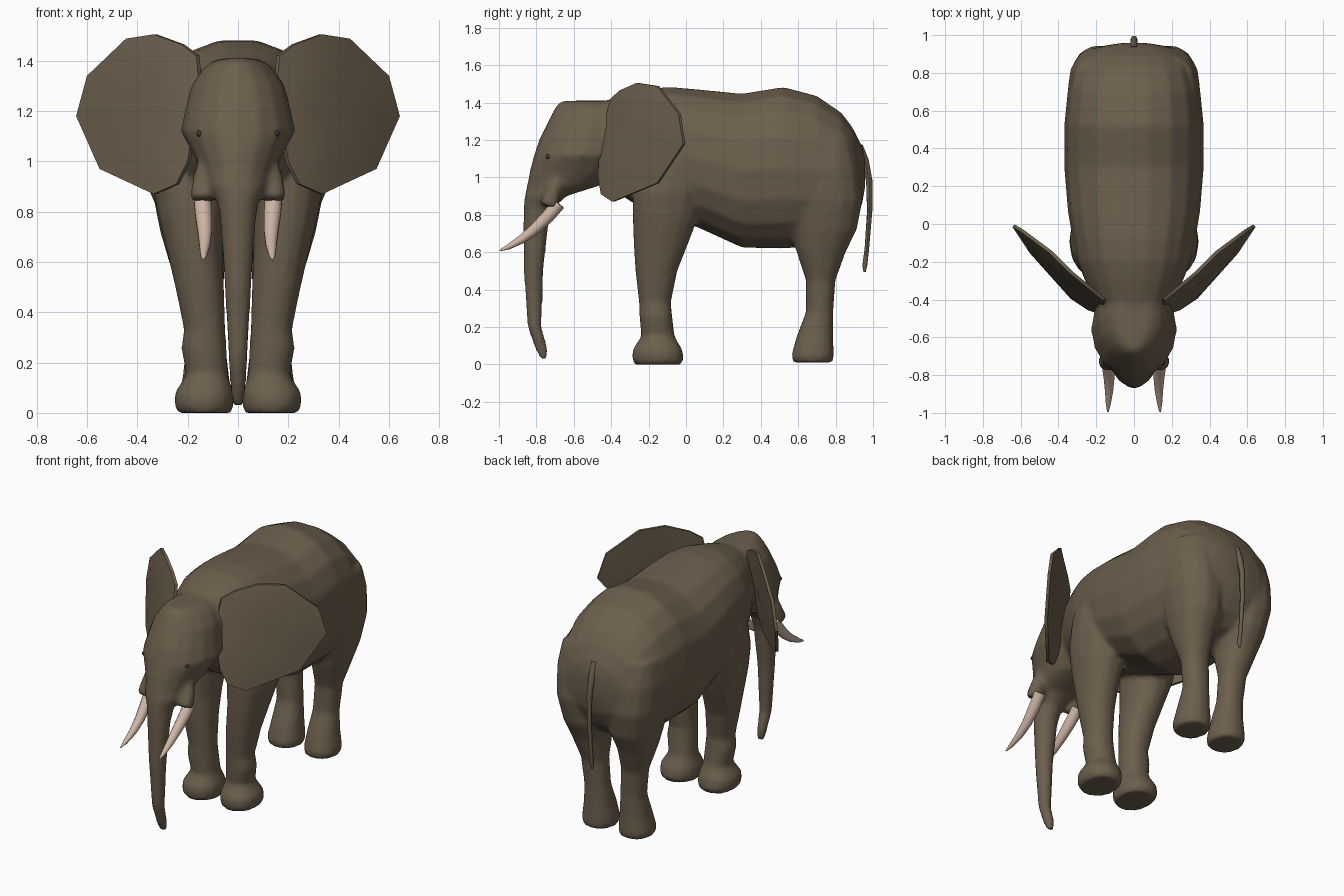
import bpy, bmesh, math
from mathutils import Vector


def material(name, rgb):
    m = bpy.data.materials.new(name)
    m.diffuse_color = (*rgb, 1)
    return m


HIDE = material("hide brown", (0.15, 0.115, 0.074))
IVORY = material("ivory", (0.62, 0.47, 0.38))
DARK = material("eye dark", (0.05, 0.038, 0.025))


def finish(name, bm, mat, angle=45):
    bmesh.ops.recalc_face_normals(bm, faces=bm.faces)
    me = bpy.data.meshes.new(name)
    bm.to_mesh(me)
    bm.free()
    ob = bpy.data.objects.new(name, me)
    bpy.context.collection.objects.link(ob)
    me.materials.append(mat)
    bpy.ops.object.select_all(action='DESELECT')
    ob.select_set(True)
    bpy.context.view_layer.objects.active = ob
    bpy.ops.object.shade_smooth_by_angle(angle=math.radians(angle))
    return ob


def loft(bm, rings):
    """Skin a list of equal-length point rings and cap both ends."""
    vs = [[bm.verts.new(p) for p in r] for r in rings]
    n = len(vs[0])
    for a, b in zip(vs, vs[1:]):
        for i in range(n):
            j = (i + 1) % n
            bm.faces.new((a[i], a[j], b[j], b[i]))
    bm.faces.new(vs[0])
    bm.faces.new(vs[-1])


def oval(n, power=2.0):
    """Unit superellipse."""
    out = []
    for i in range(n):
        t = 2 * math.pi * i / n
        c, s = math.cos(t), math.sin(t)
        out.append((math.copysign(abs(c) ** (2 / power), c),
                    math.copysign(abs(s) ** (2 / power), s)))
    return out


def z_rings(rows, side=1, n=14, power=2.0):
    """Rows of (z, y front, y back, x inner, x outer)."""
    return [[(side * ((xi + xo) / 2 + (xo - xi) / 2 * c),
              (yf + yb) / 2 + (yb - yf) / 2 * s, z) for c, s in oval(n, power)]
            for z, yf, yb, xi, xo in rows]


def tube(bm, path, n=8):
    """Path rows of (x, y, z, radius)."""
    pts = [Vector(p[:3]) for p in path]
    rings = []
    for i, p in enumerate(pts):
        d = (pts[min(i + 1, len(pts) - 1)] - pts[max(i - 1, 0)]).normalized()
        u = d.cross(Vector((1, 0, 0))).normalized()
        v = d.cross(u)
        rings.append([p + (u * c + v * s) * path[i][3] for c, s in oval(n)])
    loft(bm, rings)


bm = bmesh.new()

# Torso: y, z bottom, z top, half width
torso = [(-0.52, 1.00, 1.38, 0.16), (-0.42, 0.96, 1.415, 0.20),
         (-0.30, 0.87, 1.455, 0.26), (-0.20, 0.82, 1.48, 0.30),
         (-0.08, 0.78, 1.487, 0.325), (0.06, 0.73, 1.475, 0.35),
         (0.30, 0.62, 1.452, 0.37), (0.52, 0.615, 1.488, 0.37),
         (0.70, 0.63, 1.44, 0.352), (0.83, 0.68, 1.35, 0.32),
         (0.89, 0.75, 1.27, 0.28), (0.94, 0.85, 1.17, 0.18),
         (0.958, 0.95, 1.10, 0.07)]
loft(bm, [[(w * c, y, (b + t) / 2 + (t - b) / 2 * s) for c, s in oval(18, 2.25)]
          for y, b, t, w in torso])

# Head and trunk: z, y front, y back, half width
head = [(0.03, -0.778, -0.742, 0.02), (0.08, -0.805, -0.738, 0.03),
        (0.20, -0.847, -0.772, 0.037), (0.50, -0.868, -0.763, 0.053),
        (0.75, -0.870, -0.735, 0.070), (0.84, -0.868, -0.70, 0.082),
        (0.90, -0.862, -0.64, 0.115), (0.96, -0.85, -0.45, 0.145),
        (1.03, -0.837, -0.35, 0.18), (1.12, -0.813, -0.30, 0.228),
        (1.20, -0.787, -0.28, 0.212), (1.30, -0.737, -0.28, 0.187),
        (1.37, -0.702, -0.28, 0.14), (1.405, -0.675, -0.32, 0.09),
        (1.41, -0.64, -0.40, 0.04)]
loft(bm, z_rings([(z, f, b, -w, w) for z, f, b, w in head], n=16))

# Legs: z, y front, y back, x inner, x outer
front_leg = [(0.0, -0.275, -0.025, 0.025, 0.24), (0.03, -0.29, -0.01, 0.016, 0.253),
             (0.08, -0.287, -0.018, 0.016, 0.252), (0.15, -0.24, -0.06, 0.04, 0.207),
             (0.26, -0.25, -0.073, 0.045, 0.226), (0.33, -0.252, -0.08, 0.05, 0.215),
             (0.50, -0.272, -0.045, 0.055, 0.25), (0.65, -0.282, 0.015, 0.06, 0.285),
             (0.78, -0.287, 0.065, 0.05, 0.318), (0.92, -0.287, 0.10, 0.03, 0.343),
             (1.08, -0.25, 0.10, 0.05, 0.34), (1.20, -0.20, 0.05, 0.10, 0.30)]
rear_leg = [(0.01, 0.572, 0.785, 0.03, 0.225), (0.05, 0.562, 0.792, 0.022, 0.238),
            (0.15, 0.59, 0.788, 0.035, 0.22), (0.28, 0.64, 0.788, 0.05, 0.207),
            (0.45, 0.64, 0.80, 0.06, 0.225), (0.60, 0.59, 0.855, 0.05, 0.275),
            (0.72, 0.555, 0.915, 0.02, 0.31), (0.88, 0.53, 0.948, 0.02, 0.342),
            (1.05, 0.52, 0.93, 0.03, 0.35), (1.20, 0.60, 0.88, 0.10, 0.32)]
# Tusk sockets on the cheeks: x, y, z, radius
socket = [(0.12, -0.67, 1.03, 0.025), (0.135, -0.70, 0.95, 0.042),
          (0.142, -0.725, 0.88, 0.048), (0.144, -0.735, 0.845, 0.05)]
for side in (1, -1):
    loft(bm, z_rings(front_leg, side, power=2.2))
    loft(bm, z_rings(rear_leg, side, power=2.2))
    tube(bm, [(side * x, y, z, r) for x, y, z, r in socket])

# Fuse the overlapping forms into one continuous skin
body = finish("body", bm, HIDE)
fuse = body.modifiers.new("fuse", 'REMESH')
fuse.mode = 'VOXEL'
fuse.voxel_size = 0.016
fuse.use_smooth_shade = True
soften = body.modifiers.new("soften", 'SMOOTH')
soften.factor = 0.5
soften.iterations = 4
bpy.ops.object.convert(target='MESH')

# Ear: rim outline, domed on the front
rim = [Vector(p) for p in (
    (0.16, -0.40, 1.42), (0.22, -0.35, 1.465), (0.33, -0.26, 1.505),
    (0.44, -0.15, 1.488), (0.595, -0.035, 1.34), (0.638, -0.01, 1.18),
    (0.545, -0.15, 0.97), (0.33, -0.39, 0.87), (0.24, -0.45, 0.91),
    (0.195, -0.465, 1.0), (0.17, -0.46, 1.15), (0.15, -0.43, 1.30))]
mid = sum(rim, Vector()) / len(rim)
out = Vector((0.70, -0.70, 0.0))


def layer(scale, push, side):
    ring = [mid + (p - mid) * scale + out * push for p in rim]
    return [(side * p.x, p.y, p.z) for p in ring]


tusk = [(0.142, -0.68, 0.86, 0.036), (0.137, -0.74, 0.79, 0.035),
        (0.132, -0.81, 0.722, 0.030), (0.132, -0.88, 0.668, 0.023),
        (0.136, -0.95, 0.628, 0.014), (0.138, -0.995, 0.609, 0.004)]
for side, label in ((1, "left"), (-1, "right")):
    bm = bmesh.new()
    loft(bm, [layer(0.25, 0.03, side), layer(0.65, 0.026, side),
              layer(1.0, 0.008, side), layer(1.0, -0.010, side),
              layer(0.65, -0.012, side), layer(0.25, -0.010, side)])
    finish(label + "_ear", bm, HIDE, 40)

    bm = bmesh.new()
    tube(bm, [(side * x, y, z, r) for x, y, z, r in tusk], 10)
    finish(label + "_tusk", bm, IVORY, 50)

    # Small eye bead sunk into the head
    bm = bmesh.new()
    bmesh.ops.create_uvsphere(bm, u_segments=10, v_segments=6, radius=0.014)
    bmesh.ops.translate(bm, verts=bm.verts, vec=(side * 0.152, -0.735, 1.112))
    finish(label + "_eye", bm, DARK, 60)

# Tail hanging from the rump
bm = bmesh.new()
tube(bm, [(0, 0.925, 1.17, 0.02), (0, 0.957, 1.09, 0.02), (0, 0.98, 0.98, 0.017),
          (0, 0.982, 0.82, 0.014), (0, 0.967, 0.62, 0.012), (0, 0.956, 0.53, 0.013),
          (0, 0.955, 0.495, 0.006)])
finish("tail", bm, HIDE)
